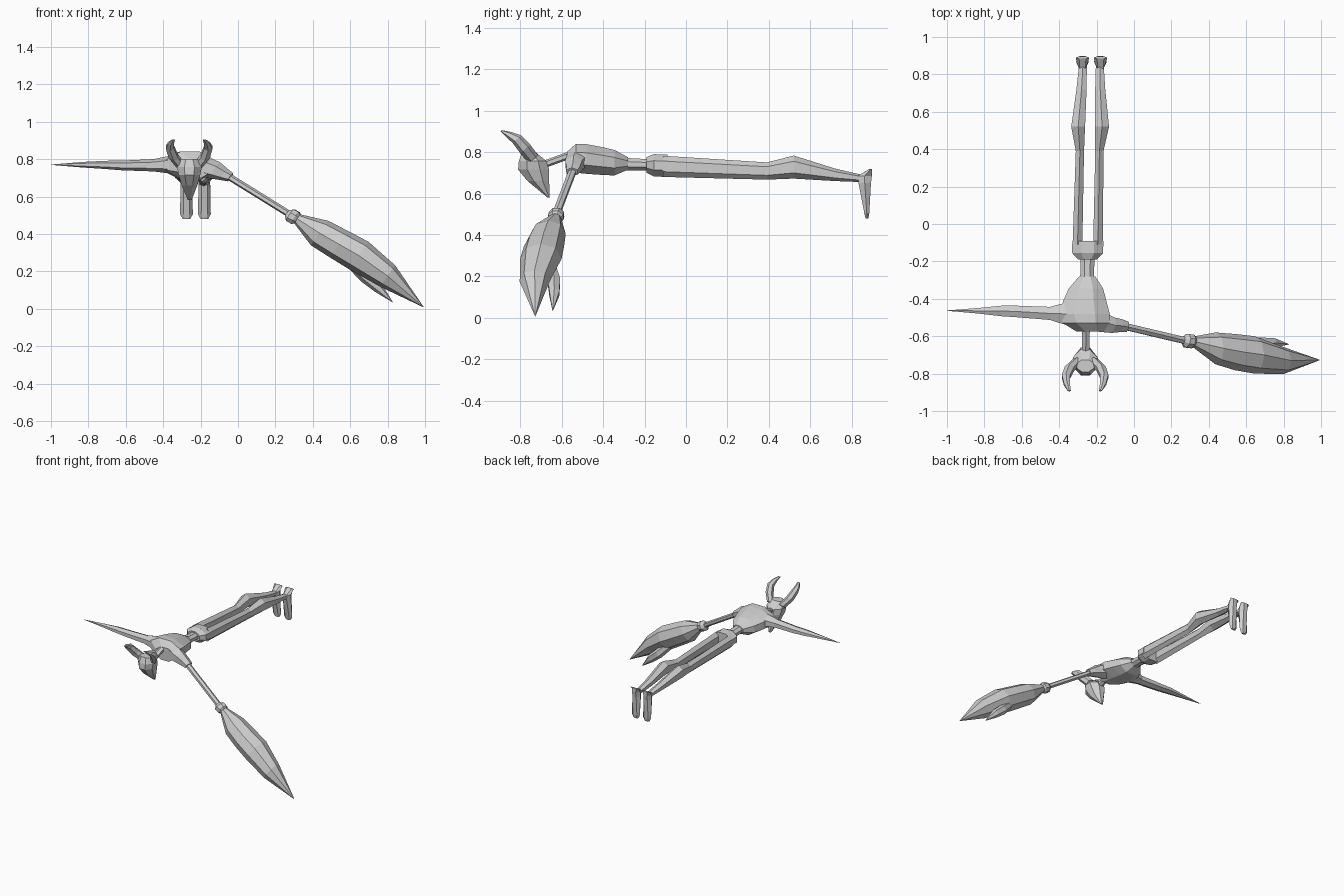
import bpy, bmesh, math
from mathutils import Vector

grey = bpy.data.materials.new("stone_grey")
grey.diffuse_color = (0.62, 0.62, 0.62, 1)

X, Y, Z = Vector((1, 0, 0)), Vector((0, 1, 0)), Vector((0, 0, 1))


def loft(name, u, v, rings, n=8, flat=True):
    """Skin rings of (centre, half size along u, half size along v)."""
    bm = bmesh.new()
    off = math.pi / n if flat else 0
    angles = [2 * math.pi * i / n + off for i in range(n)]
    mu = max(abs(math.cos(a)) for a in angles)
    mv = max(abs(math.sin(a)) for a in angles)
    loops = []
    for c, a, b in rings:
        loops.append([bm.verts.new(Vector(c) + u * (a * math.cos(t) / mu) + v * (b * math.sin(t) / mv))
                      for t in angles])
    for p, q in zip(loops, loops[1:]):
        for i in range(n):
            j = (i + 1) % n
            bm.faces.new((p[i], p[j], q[j], q[i]))
    bm.faces.new(loops[0])
    bm.faces.new(loops[-1])
    bmesh.ops.recalc_face_normals(bm, faces=bm.faces)
    me = bpy.data.meshes.new(name)
    bm.to_mesh(me)
    bm.free()
    me.materials.append(grey)
    ob = bpy.data.objects.new(name, me)
    bpy.context.collection.objects.link(ob)
    return ob


def mid(y, z, d=0.0):
    """Point at sideways distance d from the slightly turned body axis."""
    return (-0.245 + 0.02 * y + d, y, z)


def along_y(name, data, n=8, flat=True):
    """Body part along y from (y, side offset, half width, bottom, top)."""
    return loft(name, X, Z, [(mid(y, (lo + hi) / 2, d), w, (hi - lo) / 2)
                             for y, d, w, lo, hi in data], n, flat)


# Torso, waist, pelvis
along_y("torso", [(-0.575, 0.03, 0.08, 0.70, 0.80), (-0.53, 0, 0.125, 0.70, 0.84),
                  (-0.48, -0.01, 0.135, 0.695, 0.838), (-0.41, -0.01, 0.115, 0.69, 0.825),
                  (-0.345, -0.005, 0.092, 0.687, 0.81), (-0.28, 0, 0.043, 0.715, 0.775)])
along_y("waist", [(-0.30, 0, 0.037, 0.712, 0.772), (-0.17, 0, 0.037, 0.71, 0.765)])
along_y("pelvis", [(-0.19, 0, 0.05, 0.70, 0.775), (-0.155, 0, 0.083, 0.682, 0.79),
                   (-0.09, 0, 0.083, 0.68, 0.787)])

# Legs and hanging feet, one of each per side
for side, s in (("left", -1), ("right", 1)):
    along_y(side + "_leg", [(-0.11, s * 0.055, 0.026, 0.68, 0.782), (0.39, s * 0.052, 0.022, 0.667, 0.75),
                            (0.52, s * 0.064, 0.037, 0.672, 0.783), (0.72, s * 0.050, 0.027, 0.66, 0.72),
                            (0.85, s * 0.045, 0.021, 0.655, 0.69)], 6)
    loft(side + "_foot", X, Y, [(mid(0.873, 0.48, s * 0.048), 0.020, 0.007),
                                (mid(0.872, 0.505, s * 0.048), 0.034, 0.012),
                                (mid(0.862, 0.65, s * 0.048), 0.032, 0.030),
                                (mid(0.862, 0.685, s * 0.048), 0.030, 0.035),
                                (mid(0.890, 0.718, s * 0.048), 0.036, 0.006)], 6, False)

# Neck and head with two forward-curving horns
loft("neck", X, Vector((0, -0.4, 0.9)), [(mid(-0.70, 0.735), 0.02, 0.018),
                                         (mid(-0.52, 0.80), 0.02, 0.018)], 6)
loft("head", X, Y, [(mid(-0.662, 0.58), 0.010, 0.005), (mid(-0.712, 0.66), 0.042, 0.052),
                    (mid(-0.735, 0.715), 0.058, 0.075), (mid(-0.740, 0.757), 0.066, 0.066),
                    (mid(-0.758, 0.80), 0.045, 0.032)])
for side, s in (("left", -1), ("right", 1)):
    loft(side + "_horn", X, Vector((0, 0.75, 0.65)),
         [(mid(-0.735, 0.765, s * 0.045), 0.025, 0.03), (mid(-0.775, 0.815, s * 0.085), 0.025, 0.032),
          (mid(-0.815, 0.862, s * 0.102), 0.022, 0.028), (mid(-0.855, 0.885, s * 0.097), 0.016, 0.018),
          (mid(-0.892, 0.903, s * 0.083), 0.008, 0.004)], 6)

# Tapering spike arm
loft("spike_arm", Y, Z, [((-0.30, -0.48, 0.765), 0.07, 0.055), ((-0.38, -0.48, 0.77), 0.055, 0.045),
                         ((-0.45, -0.478, 0.767), 0.035, 0.033), ((-0.62, -0.468, 0.766), 0.031, 0.026),
                         ((-0.71, -0.465, 0.769), 0.028, 0.022), ((-0.83, -0.464, 0.77), 0.015, 0.015),
                         ((-1.0, -0.463, 0.77), 0.001, 0.001)], 6)

# Shoulder, thin rod and ball joint of the blade arm
side_axis = Vector((0.2, 0.98, 0)).normalized()
up_axis = Vector((0.55, -0.05, 0.83)).normalized()
loft("shoulder", side_axis, up_axis, [((-0.20, -0.52, 0.765), 0.055, 0.06), ((-0.125, -0.54, 0.74), 0.042, 0.052),
                                      ((-0.075, -0.543, 0.718), 0.034, 0.036),
                                      ((-0.04, -0.55, 0.703), 0.028, 0.026)], 6)
loft("arm_rod", side_axis, up_axis, [((-0.06, -0.545, 0.713), 0.018, 0.018),
                                     ((0.30, -0.63, 0.49), 0.018, 0.018)], 6)
loft("joint", side_axis, up_axis, [((0.262, -0.62, 0.511), 0.018, 0.018), ((0.28, -0.624, 0.5), 0.037, 0.037),
                                   ((0.308, -0.628, 0.485), 0.037, 0.037),
                                   ((0.328, -0.632, 0.473), 0.02, 0.02)], 8)

# Large blade and its smaller side prong
perp = Vector((0.577, 0, 0.817))
loft("blade", perp, Y, [((0.315, -0.63, 0.482), 0.028, 0.028), ((0.435, -0.665, 0.405), 0.080, 0.085),
                        ((0.54, -0.685, 0.345), 0.086, 0.097), ((0.645, -0.70, 0.285), 0.090, 0.100),
                        ((0.80, -0.73, 0.175), 0.070, 0.072), ((0.993, -0.727, 0.008), 0.001, 0.001)], 8, False)
loft("prong", perp, Y, [((0.60, -0.66, 0.25), 0.03, 0.03), ((0.675, -0.637, 0.177), 0.035, 0.03),
                        ((0.745, -0.635, 0.118), 0.030, 0.024), ((0.828, -0.643, 0.034), 0.001, 0.001)], 6, False)
